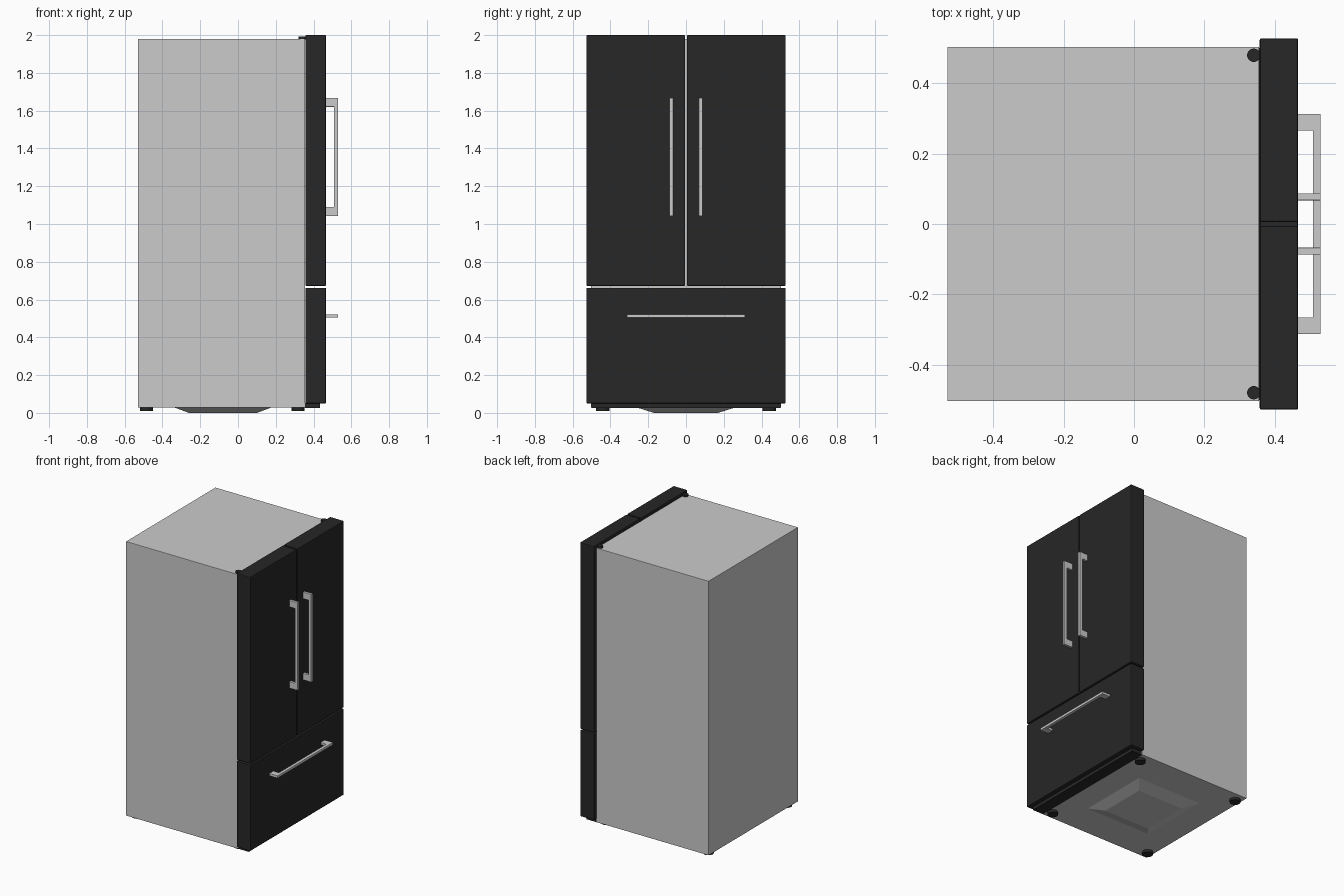
import bpy, bmesh
from mathutils import Matrix, Vector

if "Cube" in bpy.data.objects:
    bpy.data.objects.remove(bpy.data.objects["Cube"])

black = bpy.data.materials.new("black_finish")
black.diffuse_color = (0.02, 0.02, 0.02, 1)
black.use_nodes = True
black.node_tree.nodes["Principled BSDF"].inputs["Base Color"].default_value = black.diffuse_color


def finish(bm, name, mat=None, bevel=0, segments=2):
    bmesh.ops.recalc_face_normals(bm, faces=bm.faces)
    me = bpy.data.meshes.new(name)
    bm.to_mesh(me)
    bm.free()
    ob = bpy.data.objects.new(name, me)
    bpy.context.collection.objects.link(ob)
    if mat:
        me.materials.append(mat)
    if bevel:
        mod = ob.modifiers.new("edge_bevel", "BEVEL")
        mod.width, mod.segments = bevel, segments
    return ob


def box(name, lo, hi, mat=None, bevel=0):
    lo, hi = Vector(lo), Vector(hi)
    bm = bmesh.new()
    bmesh.ops.create_cube(bm, size=1)
    for v in bm.verts:
        v.co = (lo + hi) / 2 + v.co * (hi - lo)
    return finish(bm, name, mat, bevel)


def cylinder(name, x, y, z0, z1, r, mat):
    bm = bmesh.new()
    bmesh.ops.create_cone(bm, cap_ends=True, segments=24, radius1=r, radius2=r,
                          depth=z1 - z0,
                          matrix=Matrix.Translation((x, y, (z0 + z1) / 2)))
    ob = finish(bm, name, mat)
    bpy.context.view_layer.objects.active = ob
    ob.select_set(True)
    bpy.ops.object.shade_smooth_by_angle()
    ob.select_set(False)


def handle(name, length, width, place):
    # C-shaped bar: (distance out from door, position along bar)
    h, foot = length / 2, 0.047
    profile = [(0.464, -h), (0.53, -h), (0.53, h), (0.464, h),
               (0.464, h - foot), (0.508, h - foot),
               (0.508, foot - h), (0.464, foot - h)]
    bm = bmesh.new()
    face = bm.faces.new([bm.verts.new(place(x, t, -width / 2)) for x, t in profile])
    side = place(0, 0, width / 2) - place(0, 0, -width / 2)
    ext = bmesh.ops.extrude_face_region(bm, geom=[face], use_keep_orig=True)
    bmesh.ops.translate(bm, vec=side,
                        verts=[g for g in ext["geom"] if isinstance(g, bmesh.types.BMVert)])
    finish(bm, name, bevel=0.002)


# Cabinet
box("cabinet", (-0.53, -0.503, 0.028), (0.355, 0.503, 1.98), bevel=0.002)

# Drain pan pressed below the cabinet
bm = bmesh.new()
bmesh.ops.create_cube(bm, size=1)
for v in bm.verts:
    sx, sy = (0.26, 0.265) if v.co.z > 0 else (0.18, 0.17)
    z = 0.03 if v.co.z > 0 else 0.0
    v.co = (-0.08 + 2 * sx * v.co.x, 2 * sy * v.co.y, z)
finish(bm, "bottom_pan")

# Freezer drawer and toe kick
box("freezer_drawer", (0.357, -0.527, 0.05), (0.466, 0.527, 0.662), black, 0.005)
box("toe_kick", (0.35, -0.5, 0.027), (0.435, 0.5, 0.052), black)

# Doors, handles, hinges and feet on both sides
for s, label in ((-1, "left"), (1, "right")):
    y0, y1 = sorted((s * 0.005, s * 0.527))
    box(label + "_door", (0.357, y0, 0.672), (0.466, y1, 2.0), black, 0.005)
    handle(label + "_door_handle", 0.625, 0.02,
           lambda x, t, w: Vector((x, s * 0.077 + w, 1.355 + t)))
    cylinder(label + "_hinge", 0.34, s * 0.479, 1.978, 1.993, 0.019, black)
    for x, end in ((-0.485, "back"), (0.318, "front")):
        cylinder(f"{label}_{end}_foot", x, s * 0.441, 0.01, 0.03, 0.035, black)

# Drawer handle
handle("drawer_handle", 0.625, 0.018,
       lambda x, t, w: Vector((x, t, 0.513 + w)))
